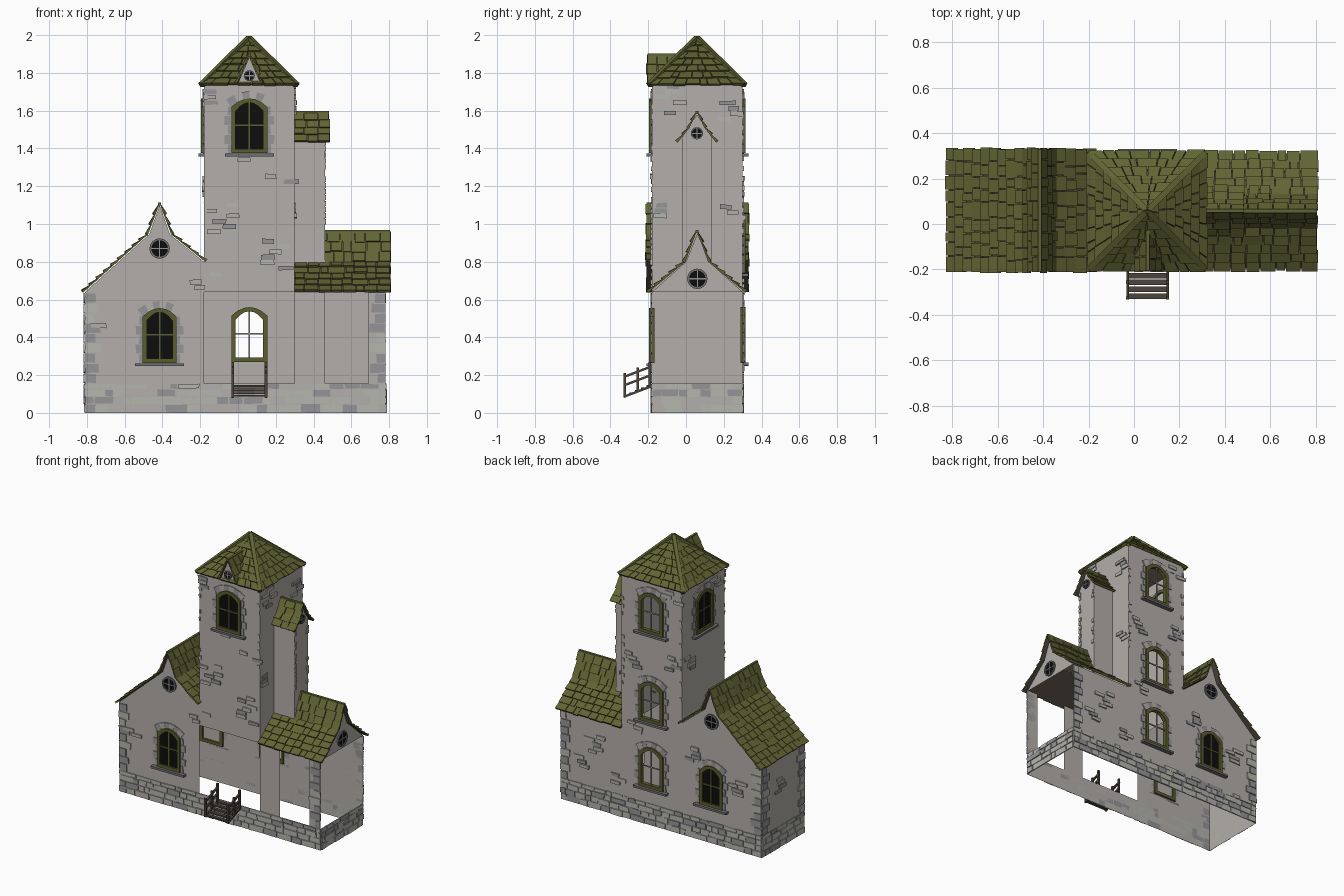
import bpy, bmesh, math, random
from mathutils import Vector as V

if "Cube" in bpy.data.objects:
    bpy.data.objects.remove(bpy.data.objects["Cube"])
random.seed(4)
R = random.uniform

COL = {"wall_plaster": (.45, .43, .405), "light_stone": (.47, .47, .43), "grey_stone": (.30, .30, .31),
       "dark_stone": (.16, .16, .17), "roof_olive": (.12, .127, .033), "frame_olive": (.105, .11, .027),
       "glass_black": (.004, .004, .004), "wood_brown": (.075, .058, .045)}
WALL, LIGHT, GREY, DARK, ROOF, FRAME, GLASS, WOOD = range(8)
MATS = []
for name, c in COL.items():
    m = bpy.data.materials.new(name)
    m.diffuse_color = (*c, 1)
    m.use_nodes = True
    m.node_tree.nodes["Principled BSDF"].inputs["Base Color"].default_value = m.diffuse_color
    MATS.append(m)


class Part:
    def __init__(self, name):
        self.name, self.bm = name, bmesh.new()

    def poly(self, pts, mat):
        f = self.bm.faces.new([self.bm.verts.new(p) for p in pts])
        f.material_index = mat

    def solid(self, bot, top, mat):
        a = [self.bm.verts.new(p) for p in bot]
        b = [self.bm.verts.new(p) for p in top]
        n = len(a)
        fs = [a[::-1], b] + [[a[i], a[(i + 1) % n], b[(i + 1) % n], b[i]] for i in range(n)]
        for f in fs:
            self.bm.faces.new(f).material_index = mat

    def bar(self, a, b, r, mat):
        a, b = V(a), V(b)
        d = (b - a).normalized()
        s = d.cross(V((0, 0, 1)) if abs(d.z) < .9 else V((1, 0, 0))).normalized()
        t = d.cross(s)
        c = [s * r + t * r, t * r - s * r, -s * r - t * r, s * r - t * r]
        self.solid([a + k for k in c], [b + k for k in c], mat)

    def sheet(self, face, loops, mat):
        # flat wall with holes
        es = []
        for lp in loops:
            vs = [self.bm.verts.new(P(face, u, z)) for u, z in lp]
            es += [self.bm.edges.new((vs[i - 1], vs[i])) for i in range(len(vs))]
        for g in bmesh.ops.triangle_fill(self.bm, edges=es, use_beauty=True)["geom"]:
            if isinstance(g, bmesh.types.BMFace):
                g.material_index = mat

    def plate(self, face, pts, d0, d1, mat):
        self.solid([P(face, u, z, d0) for u, z in pts], [P(face, u, z, d1) for u, z in pts], mat)

    def block(self, face, u0, u1, z0, z1, d1, mat, j=0.0, d0=0.0):
        pts = [(u + R(-j, j), z + R(-j, j)) for u, z in ((u0, z0), (u1, z0), (u1, z1), (u0, z1))]
        self.plate(face, pts, d0, d1, mat)

    def done(self):
        bmesh.ops.recalc_face_normals(self.bm, faces=self.bm.faces)
        me = bpy.data.meshes.new(self.name)
        for m in MATS:
            me.materials.append(m)
        self.bm.to_mesh(me)
        bpy.context.collection.objects.link(bpy.data.objects.new(self.name, me))


def P(face, u, z, d=0.0):
    ax, c, s = face
    return V((u, c + s * d, z)) if ax == "y" else V((c + s * d, u, z))


FRONT, BACK = ("y", -.18, -1), ("y", .30, 1)
LEFT, RIGHT = ("x", -.81, -1), ("x", .78, 1)
TLEFT, TRIGHT = ("x", -.18, -1), ("x", .30, 1)
BAY, DORMER = ("x", .46, 1), ("y", -.195, -1)


def arch(uc, z0, w, h, ins):
    hw, top, rise = w / 2 - ins, z0 + h - ins, .045
    pts = [(uc - hw, z0 + ins), (uc + hw, z0 + ins)]
    return pts + [(uc + hw * s, top - rise * s * s) for s in (1, .66, .33, 0, -.33, -.66, -1)]


def rect(u0, u1, z0, z1):
    return [(u0, z0), (u1, z0), (u1, z1), (u0, z1)]


# walls: one hollow shell, open at the lower tower front and right end
w = Part("walls")
gable = [(-.18, .80), (-.36, .945), (-.415, 1.10), (-.47, .945), (-.81, .64)]
OPEN = (.27, .74, 1.375)
w.sheet(BACK, [[(-.81, .155), (.78, .155), (.78, .64), (.30, .64), (.30, 1.745), (-.18, 1.745)] + gable]
        + [arch(.06, z, .19, .29, .008) for z in OPEN], WALL)
w.sheet(FRONT, [[(-.81, .155), (-.18, .155)] + gable], WALL)
for r in (rect(-.18, .30, .64, 1.745), rect(.30, .46, .155, .65), rect(.69, .78, .155, .65)):
    w.sheet(FRONT, [r], WALL)
w.sheet(LEFT, [rect(-.18, .30, .155, .645)], WALL)
for f in (TLEFT, TRIGHT):
    w.sheet(f, [rect(-.18, .30, .64, 1.745)], WALL)
w.sheet(RIGHT, [[(-.18, .64), (.30, .64), (.12, .80), (.06, .95), (0, .80)]], WALL)
w.done()

# narrow bay on the right of the tower, and dormer front
b = Part("bay_and_dormer_walls")
b.sheet(BAY, [[(-.02, .78), (.135, .78), (.135, 1.46), (.058, 1.58), (-.02, 1.46)]], WALL)
for y in (-.02, .135):
    b.sheet(("y", y, 1), [rect(.30, .46, .76, 1.46)], WALL)
b.sheet(DORMER, [[(0, 1.745), (.12, 1.745), (.06, 1.885)]], WALL)
b.done()

# stone plinth
p = Part("stone_plinth")
for f, a, e in ((FRONT, -.81, .78), (BACK, -.81, .78), (LEFT, -.18, .30), (RIGHT, -.18, .30)):
    p.sheet(f, [rect(a, e, 0, .155)], WALL)
    z = 0
    for h in (.045, .04, .04, .03):
        u = a
        while u < e - .01:
            u1 = min(e, u + R(.04, .12))
            if e - u1 < .03:
                u1 = e
            p.block(f, u + .003, u1 - .003, z + .003, z + h - .002, R(.003, .008),
                    random.choice((LIGHT, LIGHT, WALL, GREY)), .003)
            u = u1
        z += h
p.done()

# corner stones and scattered wall stones
q = Part("corner_stones")
for f, a, s in ((FRONT, -.81, 1), (FRONT, .78, -1), (BACK, -.81, 1), (BACK, .78, -1), (LEFT, -.18, 1), (LEFT, .30, -1)):
    for i in range(9):
        z, L = .16 + i * .053, (.08 if i % 2 else .05) + R(-.01, .01)
        q.block(f, *sorted((a, a + s * L)), z, z + .047, .007, random.choice((GREY, GREY, LIGHT)), .003)
for f, us in ((FRONT, (-.18, .30)), (BACK, (-.18, .30)), (BAY, (-.02, .135))):
    for i in range(14):
        z = (1.0 if f is BAY else .95) + i * (.032 if f is BAY else .055)
        for u, s in zip(us, (1, -1)):
            if R(0, 1) < .55:
                q.block(f, *sorted((u, u + s * R(.01, .025))), z, z + .025, .006, WALL, .002)
q.done()

k = Part("wall_stones")
for f, u, z, n in ((FRONT, .2, .84, 7), (FRONT, -.08, 1.03, 6), (FRONT, -.1, 1.66, 3), (FRONT, .23, 1.24, 2),
                   (FRONT, .03, 1.33, 1), (FRONT, -.7, .45, 2), (FRONT, -.12, .72, 1), (FRONT, -.25, .68, 2),
                   (TRIGHT, -.08, 1.66, 6), (TRIGHT, .22, 1.6, 4), (TRIGHT, -.1, 1.06, 3), (TRIGHT, .22, 1.05, 3),
                   (TLEFT, .2, 1.2, 4), (TLEFT, -.1, 1.65, 3), (LEFT, .1, .45, 4), (BACK, -.6, .45, 4),
                   (BACK, .5, .45, 5), (BACK, .65, .3, 3), (BACK, -.25, .6, 4), (BACK, .35, .25, 3),
                   (BACK, -.1, 1.2, 4), (BACK, .22, 1.15, 4), (BACK, .22, .66, 3), (BACK, -.11, 1.66, 3)):
    for i in range(n):
        uu, zz = u + R(-.06, .06) * (n > 1), z + (i - n // 2) * .028
        k.block(f, uu - R(.025, .045), uu + R(.025, .045), zz, zz + .024, R(.005, .012),
                random.choice((WALL, LIGHT, GREY)), .003)
k.done()


# arched windows with sill and stone surround
def window(name, f, uc, z0, wd=.19, glazed=True):
    o, h = Part(name), .29
    out, inn = arch(uc, z0, wd, h, 0), arch(uc, z0, wd, h, .022)
    for i in range(len(out)):
        o.plate(f, [out[i - 1], out[i], inn[i], inn[i - 1]], -.012, .016, FRAME)
    if glazed:
        o.poly([P(f, u, z, .004) for u, z in inn], GLASS)
    mm = FRAME if glazed else GREY
    o.block(f, uc - .004, uc + .004, z0 + .02, z0 + h - .02, .01, mm, d0=.004)
    o.block(f, uc - wd / 2 + .02, uc + wd / 2 - .02, z0 + .145, z0 + .153, .01, mm, d0=.004)
    o.block(f, uc - .13, uc + .13, z0 - .018, z0 - .003, .03, DARK)
    for s in (-1, 1):
        for i in range(5):
            e = uc + s * wd / 2
            o.block(f, *sorted((e, e + s * (.036 if i % 2 else .018))), z0 + i * .05, z0 + i * .05 + .046, .006, GREY, .002)
    top = out[2:]
    far = [(uc + (u - uc) * 1.3, z + .038) for u, z in top]
    for i in range(6):
        o.plate(f, [top[i], top[i + 1], far[i + 1], far[i]], 0, R(.005, .009), GREY if i % 2 else WALL)
    o.done()


window("tower_front_window", FRONT, .06, 1.375)
window("tower_side_window", TLEFT, .06, 1.375)
window("wing_front_window", FRONT, -.415, .265, .18)
window("wing_back_window", BACK, -.415, .265, .18)
for z in OPEN:
    window("tower_back_window", BACK, .06, z, glazed=False)

# round gable windows
for f, u, z, r in ((FRONT, -.415, .87, .05), (BACK, -.415, .87, .05), (RIGHT, .06, .71, .05),
                   (BAY, .058, 1.48, .03), (DORMER, .06, 1.785, .027)):
    o = Part("round_window")
    ring = lambda rr: [(u + rr * math.cos(i * math.pi / 8), z + rr * math.sin(i * math.pi / 8)) for i in range(16)]
    a, c = ring(r * 1.08), ring(r * .88)
    o.poly([P(f, *t, .004) for t in ring(r)], GLASS)
    for i in range(16):
        o.plate(f, [a[i - 1], a[i], c[i], c[i - 1]], 0, .01, DARK)
    o.block(f, u - .003, u + .003, z - r, z + r, .008, GREY, d0=.004)
    o.block(f, u - r, u + r, z - .003, z + .003, .008, GREY, d0=.004)
    o.done()


# shingled roof patch: lower edge A0-A1, upper edge B0-B1
def shingles(o, A0, A1, B0, B1, ragged=.008):
    A0, A1, B0, B1 = map(V, (A0, A1, B0, B1))
    o.poly([A0, A1, B1, B0] if (B1 - B0).length > .001 else [A0, A1, B0], WOOD)
    n = (A1 - A0).cross(B0 - A0).normalized()
    n = -n if n.z < 0 else n
    rows = max(2, round(((A0 + A1) / 2 - (B0 + B1) / 2).length / .052))
    pt = lambda s, t: A0.lerp(B0, t).lerp(A1.lerp(B1, t), s)
    for i in range(rows):
        t0, t1 = i / rows, min(.985, (i + 1.1) / rows)
        wd = (pt(1, t0) - pt(0, t0)).length
        m = max(2, round(wd / .06))
        cut = [(j + (R(-.28, .28) if 0 < j < m else 0)) / m for j in range(m + 1)]
        cut[0] -= R(0, ragged) / wd
        cut[-1] += R(0, ragged) / wd
        for j in range(m):
            g, t = .002 / wd, t0 - R(0, .14) / rows
            q4 = [pt(cut[j] + g, t), pt(cut[j + 1] - g, t), pt(cut[j + 1] - g, t1), pt(cut[j] + g, t1)]
            hi = R(.012, .02)
            o.solid([v + n * .001 for v in q4], [v + n * d for v, d in zip(q4, (hi, hi, .006, .006))], ROOF)


def roof(name, prof, axis, a0, a1):
    o = Part(name)
    at = lambda h, z, a: (a, h, z) if axis == "x" else (h, a, z)
    for lo, up in zip(prof, prof[1:]):
        if lo[1] > up[1]:
            lo, up = up, lo
        shingles(o, at(*lo, a0), at(*lo, a1), at(*up, a0), at(*up, a1))
    pk = max(prof, key=lambda t: t[1])
    o.bar(at(*pk, a0), at(*pk, a1), .008, ROOF)
    o.done()


roof("left_wing_roof", [(-.815, .64), (-.475, .945), (-.415, 1.105), (-.355, .945), (-.175, .80)], "y", -.21, .33)
roof("right_wing_roof", [(-.195, .64), (-.002, .80), (.057, .96), (.116, .80), (.31, .64)], "x", .30, .805)
roof("bay_roof", [(-.04, 1.435), (.02, 1.51), (.058, 1.59), (.096, 1.51), (.155, 1.435)], "x", .30, .482)
roof("dormer_roof", [(-.005, 1.74), (.06, 1.895), (.125, 1.74)], "y", -.205, -.03)

# tower pyramid roof with hip ridges
t = Part("tower_roof")
apex, lo, hi = (.058, .058, 1.975), -.195, .311
cs = [(lo, lo, 1.735), (hi, lo, 1.735), (hi, hi, 1.735), (lo, hi, 1.735)]
for i in range(4):
    shingles(t, cs[i - 1], cs[i], apex, apex, .003)
    t.bar(cs[i], V(apex) + V((0, 0, .01)), .013, ROOF)
t.done()

# wooden entrance steps with railings
s = Part("wooden_steps")
for i in range(5):
    y, z = -.197 - .03 * i, .148 - .013 * i
    s.solid(*[[(x, yy, zz) for x, yy in ((-.025, y - .012), (.145, y - .012), (.145, y + .012), (-.025, y + .012))]
              for zz in (z - .01, z)], WOOD)
for x in (-.028, .148):
    for y, z in ((-.192, .14), (-.255, .11), (-.325, .082)):
        s.bar((x, y, z), (x, y, z + .13), .007, WOOD)
    for dz in (0, .06, .105):
        s.bar((x, -.185, .14 + dz), (x, -.33, .085 + dz), .006, WOOD)
s.done()
